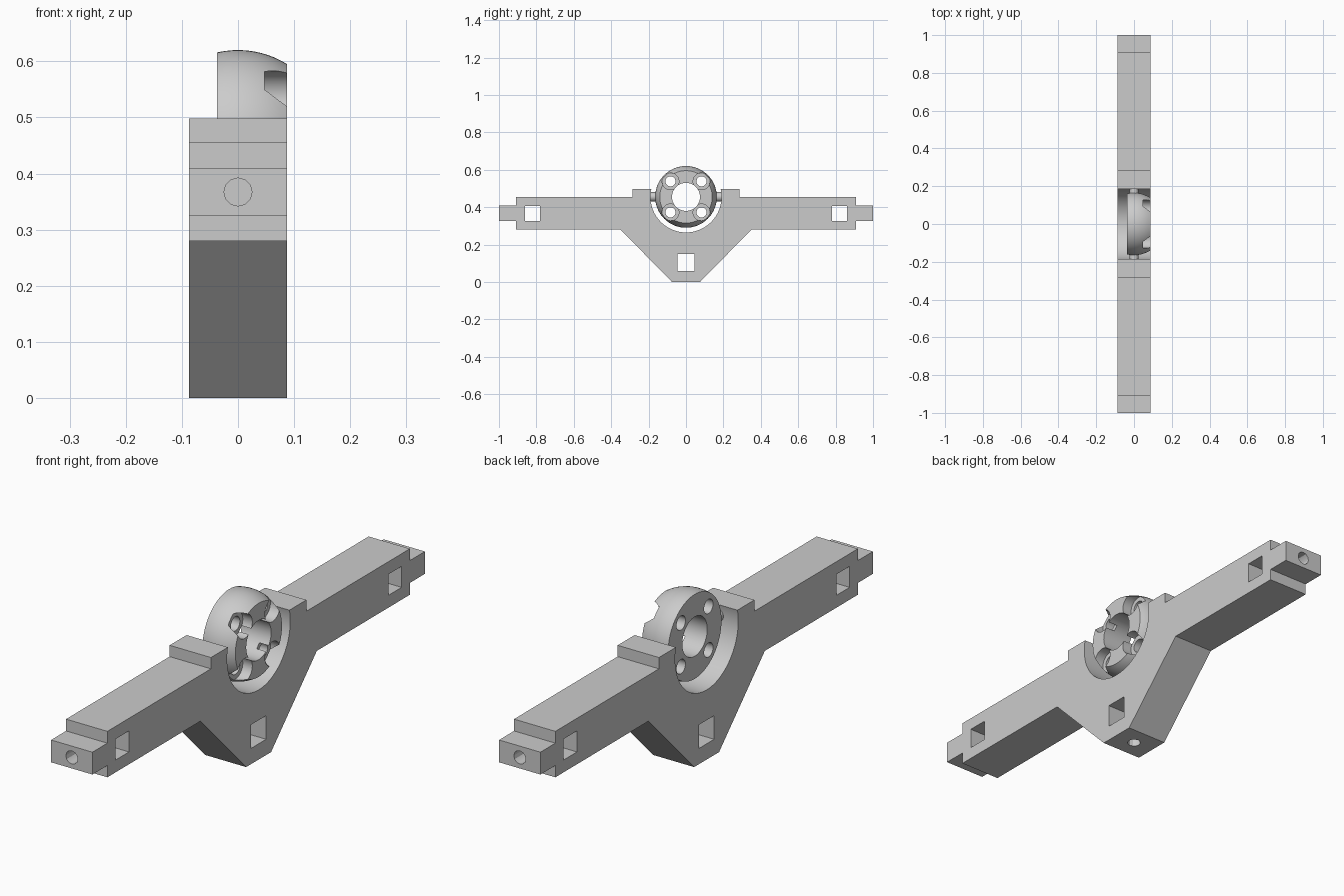
import bpy, bmesh, math
from mathutils import Matrix, Vector

cube = bpy.data.objects.get("Cube")
if cube:
    bpy.data.objects.remove(cube, do_unlink=True)

HALF = 0.087            # half thickness of the beam
AXIS_Z = 0.455          # height of the swivel axis
BALL_R = 0.165

grey = bpy.data.materials.new("light grey")
grey.use_nodes = True
grey.diffuse_color = (0.6, 0.6, 0.6, 1)
grey.node_tree.nodes["Principled BSDF"].inputs["Base Color"].default_value = (0.6, 0.6, 0.6, 1)


def make(name, bm):
    bmesh.ops.recalc_face_normals(bm, faces=bm.faces)
    mesh = bpy.data.meshes.new(name)
    bm.to_mesh(mesh)
    bm.free()
    mesh.materials.append(grey)
    obj = bpy.data.objects.new(name, mesh)
    bpy.context.collection.objects.link(obj)
    return obj


def extrude_yz(name, outline, half):
    bm = bmesh.new()
    face = bm.faces.new([bm.verts.new((-half, y, z)) for y, z in outline])
    out = bmesh.ops.extrude_face_region(bm, geom=[face])
    verts = [v for v in out["geom"] if isinstance(v, bmesh.types.BMVert)]
    bmesh.ops.translate(bm, verts=verts, vec=(2 * half, 0, 0))
    return make(name, bm)


def square(name, y, z, half_side):
    s = half_side
    return extrude_yz(name, [(y - s, z - s), (y + s, z - s), (y + s, z + s), (y - s, z + s)], 0.2)


def rod(name, start, end, radius, sides):
    a, b = Vector(start), Vector(end)
    turn = (b - a).to_track_quat("Z", "Y").to_matrix().to_4x4()
    bm = bmesh.new()
    bmesh.ops.create_cone(bm, cap_ends=True, segments=sides, radius1=radius, radius2=radius,
                          depth=(b - a).length, matrix=Matrix.Translation((a + b) / 2) @ turn)
    return make(name, bm)


def activate(obj):
    bpy.ops.object.select_all(action="DESELECT")
    obj.select_set(True)
    bpy.context.view_layer.objects.active = obj


def cut(obj, cutters):
    activate(obj)
    for cutter in cutters:
        mod = obj.modifiers.new("cut", "BOOLEAN")
        mod.operation = "DIFFERENCE"
        mod.solver = "EXACT"
        mod.object = cutter
        bpy.ops.object.modifier_apply(modifier=mod.name)
        bpy.data.objects.remove(cutter, do_unlink=True)


def smooth(obj):
    activate(obj)
    bpy.ops.object.shade_smooth_by_angle(angle=math.radians(30))


# Beam: stepped arms, raised bearing blocks and the tapered foot
half_outline = [(0.075, 0), (0.35, 0.28), (0.91, 0.28), (0.91, 0.325), (1, 0.325), (1, 0.41),
                (0.91, 0.41), (0.91, AXIS_Z), (0.287, AXIS_Z), (0.287, 0.498), (0.12, 0.498)]
outline = half_outline + [(-y, z) for y, z in reversed(half_outline)]
beam = extrude_yz("beam", outline, HALF)

# Cradle opening, nut pockets and screw holes
cutters = [rod("cradle_cut", (-0.2, 0, AXIS_Z), (0.2, 0, AXIS_Z), 0.19, 64),
           square("foot_pocket", 0, 0.105, 0.045),
           rod("foot_screw", (0, 0, -0.1), (0, 0, 0.1), 0.025, 12)]
for side in (-1, 1):
    cutters.append(square("arm_pocket", side * 0.82, 0.367, 0.04))
    cutters.append(rod("arm_screw", (0, side * 0.82, 0.367), (0, side * 1.1, 0.367), 0.025, 12))
cut(beam, cutters)
smooth(beam)

# Swivel ball: sphere band turned about the x axis with flat ends
bm = bmesh.new()
steps, sides = 10, 64
a0, a1 = math.asin(-0.037 / BALL_R), math.asin(HALF / BALL_R)
rings = []
for i in range(steps + 1):
    a = a0 + (a1 - a0) * i / steps
    r = BALL_R * math.cos(a)
    rings.append([bm.verts.new((BALL_R * math.sin(a), r * math.cos(t), AXIS_Z + r * math.sin(t)))
                  for t in (2 * math.pi * k / sides for k in range(sides))])
for low, high in zip(rings, rings[1:]):
    for k in range(sides):
        n = (k + 1) % sides
        bm.faces.new((low[k], low[n], high[n], high[k]))
bm.faces.new(rings[0])
bm.faces.new(rings[-1])
ball = make("swivel_ball", bm)

# Centre bore and four counterbored bolt holes
cutters = [rod("bore", (-0.2, 0, AXIS_Z), (0.2, 0, AXIS_Z), 0.075, 48)]
for sy in (-1, 1):
    for sz in (-1, 1):
        y, z = sy * 0.083, AXIS_Z + sz * 0.083
        cutters.append(rod("bolt_hole", (-0.2, y, z), (0.2, y, z), 0.027, 24))
        cutters.append(rod("counterbore", (0.047, y, z), (0.2, y, z), 0.045, 32))
cut(ball, cutters)
smooth(ball)

# Pivot pins joining the ball to the bearing blocks
for name, side in (("front_pivot_pin", -1), ("back_pivot_pin", 1)):
    smooth(rod(name, (0, side * 0.155, AXIS_Z), (0, side * 0.2, AXIS_Z), 0.025, 16))
